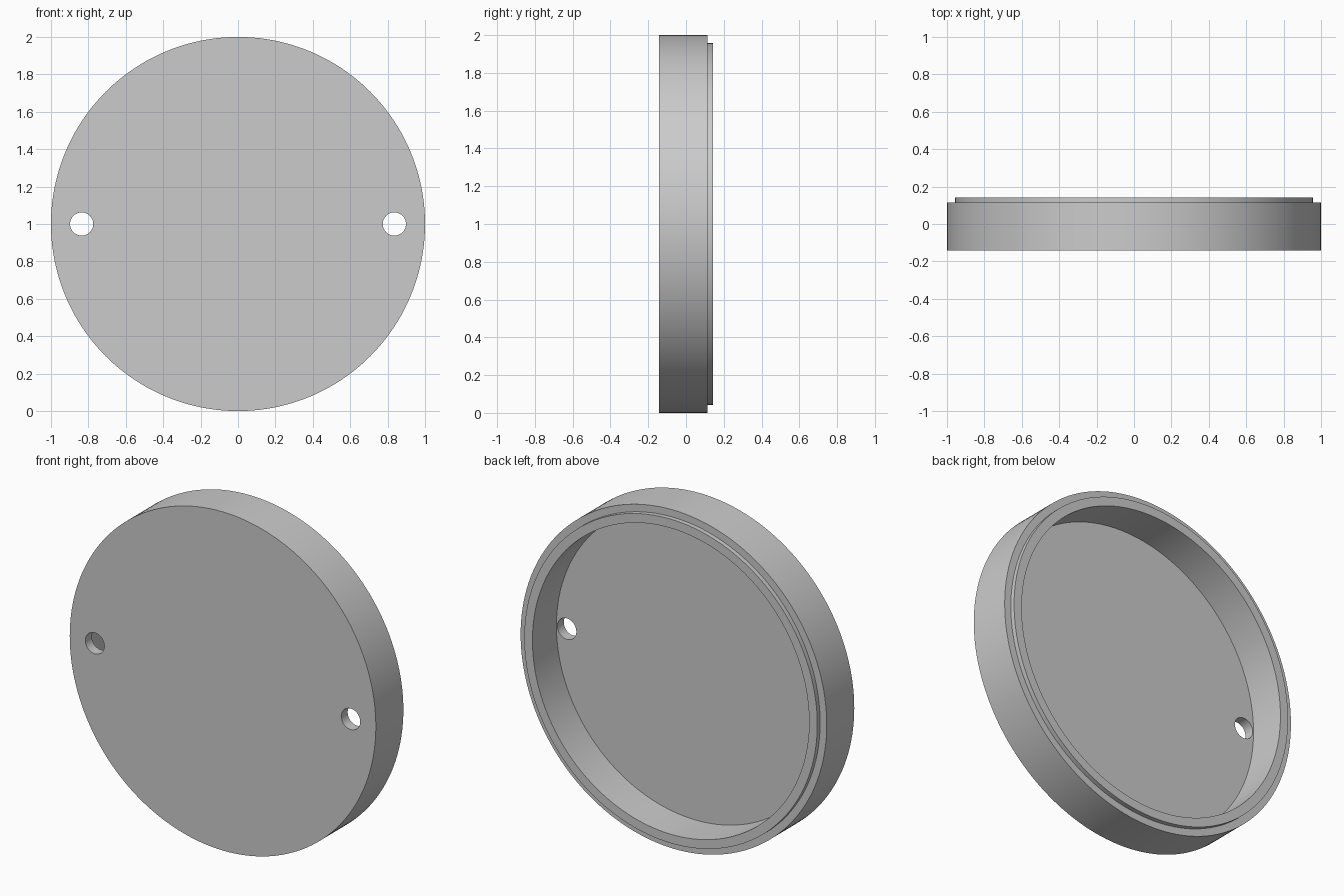
import bpy, bmesh, math
from mathutils import Matrix, Vector

if "Cube" in bpy.data.objects:
    bpy.data.objects.remove(bpy.data.objects["Cube"], do_unlink=True)

SEGMENTS = 160
HALF_DEPTH = 0.142
CENTRE = Vector((0, 0, 1))

grey = bpy.data.materials.new("light grey")
grey.use_nodes = True
grey.diffuse_color = (0.6, 0.6, 0.6, 1)
grey.node_tree.nodes["Principled BSDF"].inputs["Base Color"].default_value = grey.diffuse_color


def add_object(name, bm):
    bmesh.ops.recalc_face_normals(bm, faces=bm.faces)
    mesh = bpy.data.meshes.new(name)
    bm.to_mesh(mesh)
    bm.free()
    mesh.materials.append(grey)
    obj = bpy.data.objects.new(name, mesh)
    bpy.context.collection.objects.link(obj)
    return obj


def lathe(name, profile):
    """Turn a (radius, y) profile about the y axis through CENTRE."""
    bm = bmesh.new()
    verts = [bm.verts.new(CENTRE + Vector((r, y, 0))) for r, y in profile]
    edges = [bm.edges.new(pair) for pair in zip(verts, verts[1:])]
    bmesh.ops.spin(bm, geom=verts + edges, cent=CENTRE, axis=(0, 1, 0),
                   angle=math.tau, steps=SEGMENTS, use_merge=True)
    bmesh.ops.remove_doubles(bm, verts=bm.verts, dist=0.0001)
    return add_object(name, bm)


# Round cover: flat front, outer wall, stepped lip, recessed back
STEP, FLOOR = 0.115, -0.082
OUTER, LIP, INNER = 1.0, 0.957, 0.904
cover = lathe("round_cover", [
    (0, -HALF_DEPTH), (OUTER, -HALF_DEPTH), (OUTER, STEP), (LIP, STEP),
    (LIP, HALF_DEPTH), (INNER, HALF_DEPTH), (INNER, FLOOR), (0, FLOOR)])

# Two screw holes through the front plate
bm = bmesh.new()
for side in (-1, 1):
    place = Matrix.Translation((side * 0.836, -0.11, 1)) @ Matrix.Rotation(math.pi / 2, 4, "X")
    bmesh.ops.create_cone(bm, cap_ends=True, segments=48, radius1=0.062,
                          radius2=0.062, depth=0.2, matrix=place)
cutter = add_object("screw_hole_cutter", bm)
cutter.hide_render = True

bpy.ops.object.select_all(action="DESELECT")
bpy.context.view_layer.objects.active = cover
cover.select_set(True)
holes = cover.modifiers.new("screw holes", "BOOLEAN")
holes.operation = "DIFFERENCE"
holes.solver = "EXACT"
holes.object = cutter
bpy.ops.object.modifier_apply(modifier=holes.name)
bpy.data.objects.remove(cutter, do_unlink=True)

# Smooth round walls, crisp rims
bpy.ops.object.shade_smooth_by_angle(angle=math.radians(30))
